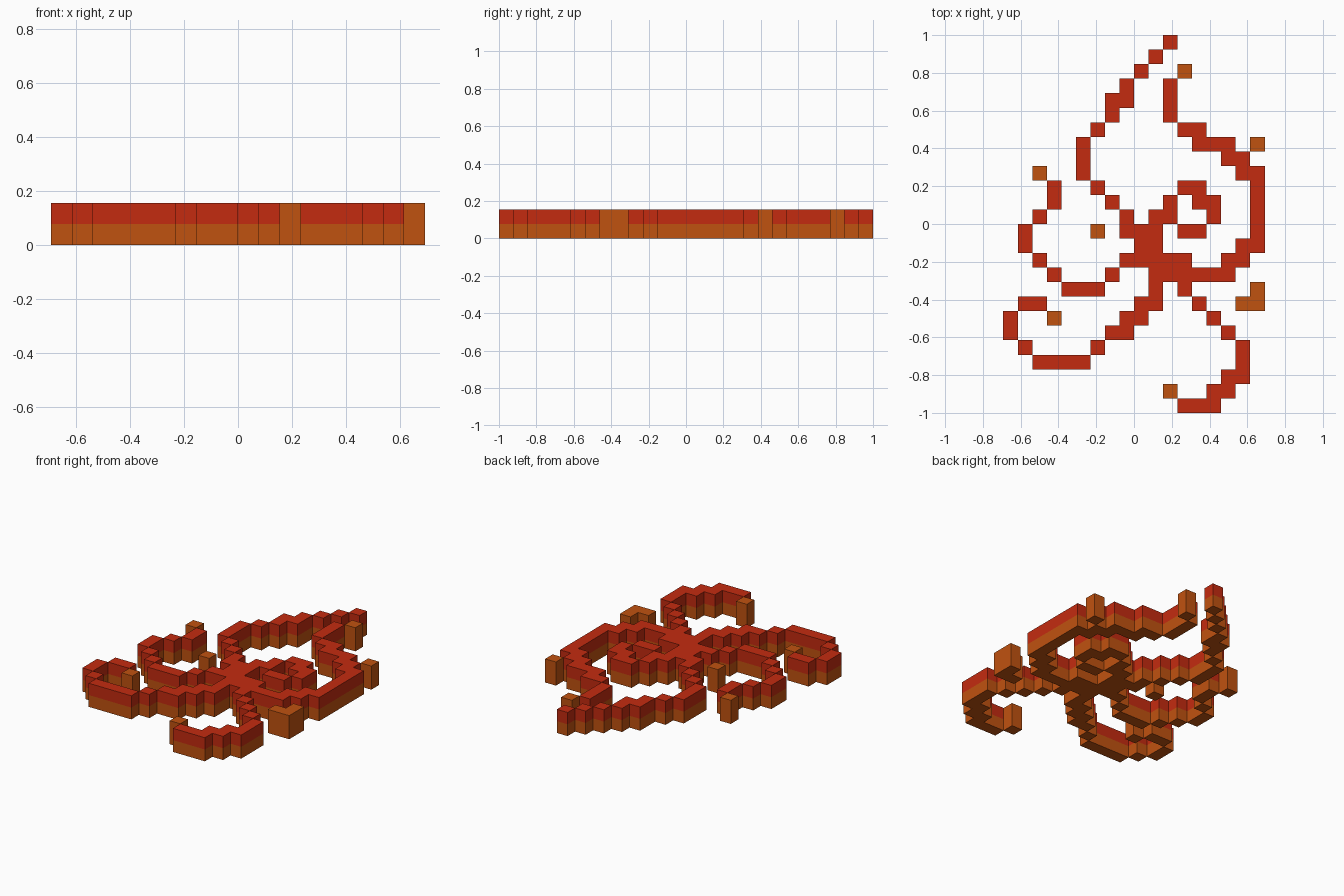
import bpy
import bmesh

cube = bpy.data.objects.get("Cube")
if cube:
    bpy.data.objects.remove(cube, do_unlink=True)

CELL = 1 / 13          # the design lies on an 18 x 26 grid of square cells
COLS, ROWS = 18, 26


def make_material(name, rgb):
    mat = bpy.data.materials.new(name)
    mat.use_nodes = True
    mat.diffuse_color = (*rgb, 1)
    mat.node_tree.nodes["Principled BSDF"].inputs["Base Color"].default_value = (*rgb, 1)
    return mat


RED = make_material("red", (0.55, 0.024, 0.005))
ORANGE = make_material("burnt orange", (0.53, 0.085, 0.005))

# Strokes: (column, row) waypoints joined by straight or diagonal runs of cells
strokes = {
    "centre": [(8, 15), (12, 15), (10, 17), (10, 13), (9, 13), (9, 15)],
    "upper_left_petal": [(11, 0), (8, 3), (8, 4), (7, 4), (7, 5), (5, 7), (5, 9),
                         (8, 12), (8, 13)],
    "upper_right_petal": [(11, 3), (11, 5), (12, 6), (13, 6), (13, 7), (15, 7), (15, 8),
                          (16, 8), (16, 9), (17, 9), (17, 14), (16, 14), (16, 15),
                          (15, 15), (15, 16), (10, 16)],
    "inner_curl": [(12, 13), (13, 13), (14, 12), (14, 11), (13, 11), (13, 10), (12, 10),
                   (11, 11), (11, 12), (10, 12)],
    "left_petal": [(3, 10), (3, 11), (1, 13), (1, 14), (4, 17), (6, 17), (7, 16)],
    "lower_left_petal": [(2, 18), (1, 18), (0, 19), (0, 20), (2, 22), (5, 22), (7, 20),
                         (8, 20), (8, 19), (9, 19), (9, 18), (10, 18)],
    "lower_right_petal": [(12, 17), (16, 21), (16, 23), (15, 23), (15, 24), (14, 24),
                          (14, 25), (12, 25)],
}

# Loose pillars of a single colour
pillars = {
    "top_pillar": [(12, 2)],
    "right_pillar": [(17, 7)],
    "left_pillar": [(2, 9)],
    "middle_pillar": [(6, 13)],
    "corner_pillar": [(17, 17), (17, 18), (16, 18)],
    "lower_left_pillar": [(3, 19)],
    "bottom_pillar": [(11, 24)],
}


def trace(points):
    """All the cells along a path of waypoints."""
    cells = [points[0]]
    for (c0, r0), (c1, r1) in zip(points, points[1:]):
        n = max(abs(c1 - c0), abs(r1 - r0))
        for i in range(1, n + 1):
            cells.append((c0 + (c1 - c0) * i // n, r0 + (r1 - r0) * i // n))
    return list(dict.fromkeys(cells))


# Gather cells, each belonging to one part only
parts, used = {}, set()
for table in (strokes, pillars):
    for name, path in table.items():
        parts[name] = [c for c in trace(path) if c not in used]
        used.update(parts[name])


def build_part(name, cells, top_material):
    """Two layers of blocks, with walls only along the outline."""
    bm = bmesh.new()

    def quad(corners, layer):
        verts = [bm.verts.new(((c - COLS / 2) * CELL, (ROWS / 2 - r) * CELL, z * CELL))
                 for c, r, z in corners]
        bm.faces.new(verts).material_index = layer

    for c, r in cells:
        ring = [(c, r + 1), (c + 1, r + 1), (c + 1, r), (c, r)]
        beside = [(c, r + 1), (c + 1, r), (c, r - 1), (c - 1, r)]
        quad([(*p, 2) for p in ring], 1)
        quad([(*p, 0) for p in reversed(ring)], 0)
        for i in range(4):
            if beside[i] in used:
                continue
            a, b = ring[i], ring[(i + 1) % 4]
            for z in (0, 1):
                quad([(*a, z), (*b, z), (*b, z + 1), (*a, z + 1)], z)
    bmesh.ops.remove_doubles(bm, verts=bm.verts, dist=0.0001)
    mesh = bpy.data.meshes.new(name)
    bm.to_mesh(mesh)
    bm.free()
    mesh.materials.append(ORANGE)
    mesh.materials.append(top_material)
    bpy.context.collection.objects.link(bpy.data.objects.new(name, mesh))


for name, cells in parts.items():
    build_part(name, cells, RED if name in strokes else ORANGE)
